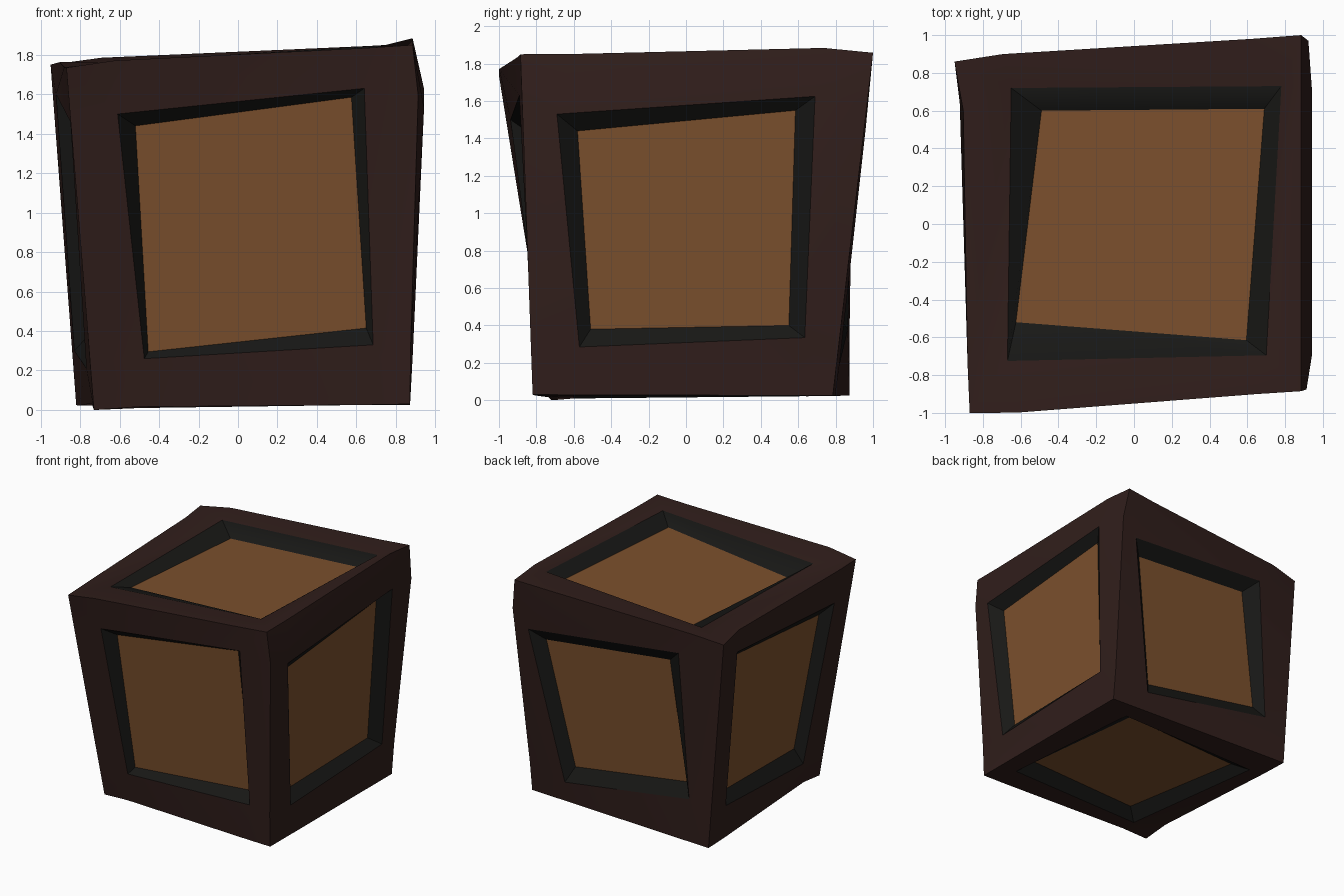
import bpy, bmesh
from math import radians
from mathutils import Vector

if "Cube" in bpy.data.objects:
    bpy.data.objects.remove(bpy.data.objects["Cube"])

# Crooked outer corners, keyed by side (x, y, z)
CORNERS = {k: Vector(v) for k, v in {
    (-1, -1, -1): (-.73, -.72, 0), (1, -1, -1): (.872, -.82, .03),
    (-1, 1, -1): (-.82, .875, .025), (1, 1, -1): (.872, .785, .025),
    (-1, -1, 1): (-.87, -1, 1.735), (1, -1, 1): (.885, -.885, 1.85),
    (-1, 1, 1): (-.95, .86, 1.75), (1, 1, 1): (.885, 1, 1.858)}.items()}

# Small dents on the edges, next to a corner along an axis
NUDGE = {((1, 1, 1), 1): (0, 0, .027), ((1, 1, 1), 2): (.04, 0, 0),
         ((1, -1, 1), 2): (.03, 0, 0), ((-1, 1, 1), 1): (.035, 0, .015),
         ((-1, 1, 1), 0): (0, .02, .02), ((-1, -1, 1), 0): (0, -.015, .02),
         ((-1, -1, -1), 1): (0, 0, .03), ((-1, -1, -1), 0): (0, 0, .012)}

ORDER = [(-1, 1), (1, 1), (1, -1), (-1, -1)]
# name: normal axis, side, u axis, v axis, opening, panel, bulge (v+, v-)
SIDES = {
    "front": (1, -1, 0, 2, [(-.61, 1.5), (.64, 1.63), (.685, .33), (-.475, .26)],
              [(-.52, 1.44), (.575, 1.585), (.65, .415), (-.455, .295)], (0, 0)),
    "right": (0, 1, 1, 2, [(-.69, 1.53), (.69, 1.625), (.635, .335), (-.57, .285)],
              [(-.58, 1.44), (.585, 1.55), (.55, .4), (-.51, .38)], (.06, .012)),
    "top": (2, 1, 0, 1, [(-.65, .72), (.78, .73), (.7, -.695), (-.67, -.725)],
            [(-.49, .6), (.69, .61), (.595, -.615), (-.625, -.52)], (0, 0)),
    "back": (1, 1, 0, 2, [(-.555, 1.59), (.785, 1.46), (.545, .19), (-.635, .38)],
             [(-.43, 1.475), (.68, 1.365), (.49, .31), (-.57, .48)], (.01, 0)),
    "left": (0, -1, 1, 2, [(-.745, 1.46), (.64, 1.6), (.66, .3), (-.45, .21)],
             [(-.65, 1.38), (.56, 1.52), (.57, .38), (-.42, .33)], (0, 0)),
    "bottom": (2, -1, 0, 1, [(-.68, .62), (.62, .64), (.72, -.6), (-.5, -.6)],
               [(-.59, .5), (.5, .55), (.62, -.49), (-.4, -.52)], (0, 0))}
DEPTH = .075


def material(name, color):
    m = bpy.data.materials.new(name)
    m.diffuse_color = (*color, 1)
    m.use_nodes = True
    m.node_tree.nodes["Principled BSDF"].inputs["Base Color"].default_value = m.diffuse_color
    return m


def finish(name, bm, mats):
    me = bpy.data.meshes.new(name)
    bm.to_mesh(me)
    bm.free()
    for m in mats:
        me.materials.append(m)
    ob = bpy.data.objects.new(name, me)
    bpy.context.collection.objects.link(ob)
    bpy.ops.object.select_all(action='DESELECT')
    ob.select_set(True)
    bpy.context.view_layer.objects.active = ob
    bpy.ops.object.shade_smooth_by_angle(angle=radians(30))


def add_face(bm, verts, outward, mat=0):
    f = bm.faces.new(verts)
    f.normal_update()
    if f.normal.dot(outward) < 0:
        f.normal_flip()
    f.material_index = mat


def edge_point(key, axis):
    other = list(key)
    other[axis] *= -1
    p = CORNERS[key].lerp(CORNERS[tuple(other)], .14)
    return p + Vector(NUDGE.get((key, axis), (0, 0, 0)))


def on_side(side, p, lift):
    """Place a (u, v) point on the warped side, lifted along its normal axis."""
    n, s, u, v = side[:4]
    a = (p[0] + .9) / 1.8
    b = p[1] / 1.82 if v == 2 else (p[1] + .9) / 1.8
    c = {}
    for key, co in CORNERS.items():
        if key[n] == s:
            c[key[u], key[v]] = co[n]
    h = ((c[-1, -1] * (1 - a) + c[1, -1] * a) * (1 - b)
         + (c[-1, 1] * (1 - a) + c[1, 1] * a) * b)
    q = Vector()
    q[u], q[v], q[n] = p[0], p[1], h + s * lift
    return q


wood = material("panel_wood", (.2, .08, .026))
dark = material("frame_wood", (.03, .013, .011))
black = material("recess_edge", (.009, .009, .008))

frame = bmesh.new()
cache = {}


def vert(key, co):
    if key not in cache:
        cache[key] = frame.verts.new(co)
    return cache[key]


for name, side in SIDES.items():
    n, s, u, v, opening, panel, bulge = side
    out = Vector()
    out[n] = s
    hole, floor, corner, eu, ev = [], [], [], [], []
    for i, (a, b) in enumerate(ORDER):
        key = [0, 0, 0]
        key[n], key[u], key[v] = s, a, b
        key = tuple(key)
        lift = bulge[0 if b > 0 else 1]
        corner.append(vert(key, CORNERS[key]))
        eu.append(vert((key, u), edge_point(key, u)))
        ev.append(vert((key, v), edge_point(key, v)))
        hole.append(frame.verts.new(on_side(side, opening[i], lift)))
        floor.append(frame.verts.new(on_side(side, panel[i], lift - DEPTH)))
    centre = sum((w.co for w in hole), Vector()) / 4
    for i in range(4):
        j = (i + 1) % 4
        # frame corner block, frame bar, recess wall
        add_face(frame, [corner[i], eu[i], hole[i], ev[i]], out)
        e = eu if i % 2 == 0 else ev
        add_face(frame, [e[i], e[j], hole[j], hole[i]], out)
        mid = (hole[i].co + hole[j].co) / 2
        add_face(frame, [hole[i], hole[j], floor[j], floor[i]], centre - mid, 2 - 1)
    # sunken panel
    bm = bmesh.new()
    add_face(bm, [bm.verts.new(w.co) for w in floor], out)
    finish(name + "_panel", bm, [wood])

finish("crate_frame", frame, [dark, black])
